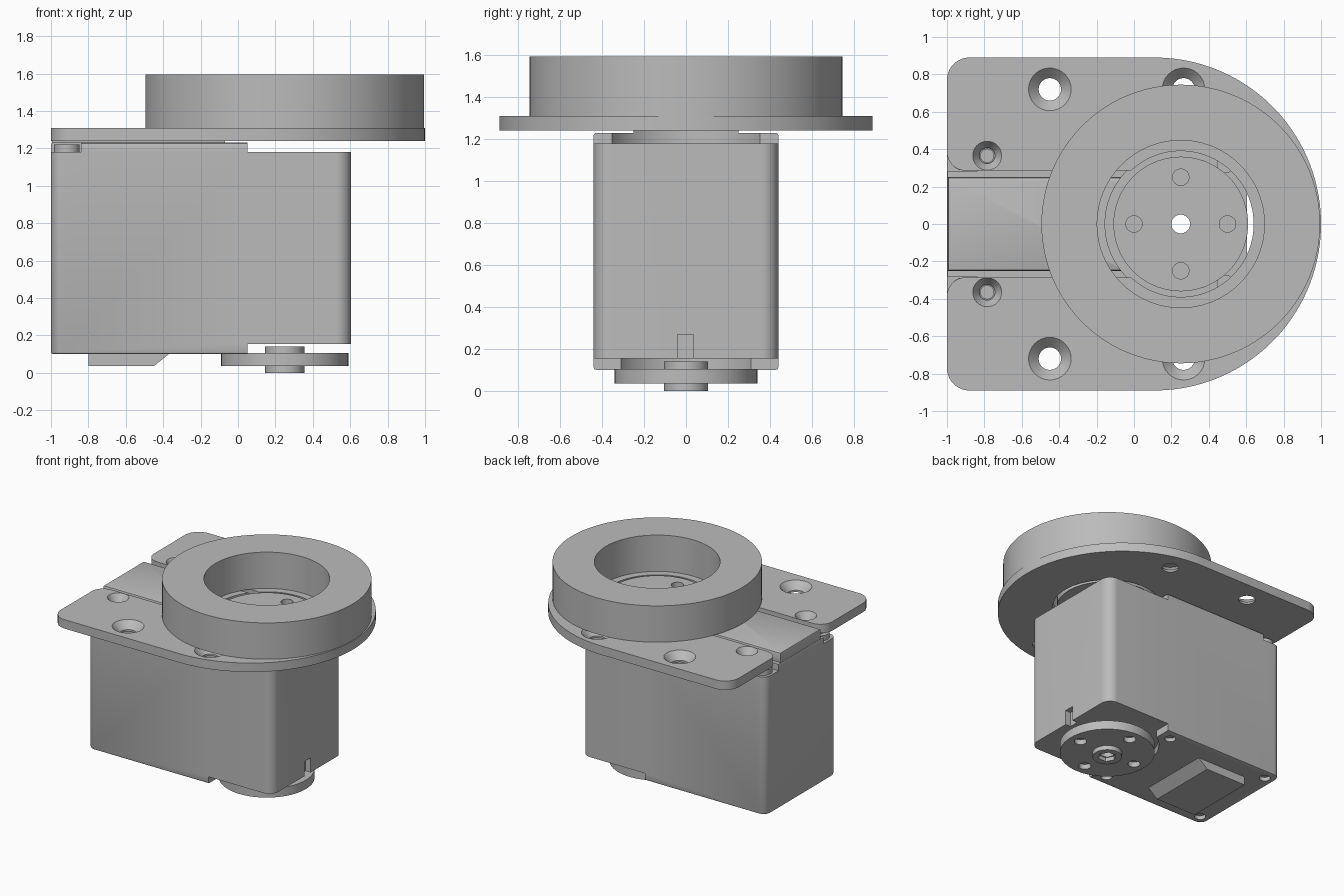
import bpy, bmesh
from math import sin, cos, radians, asin, degrees

if "Cube" in bpy.data.objects:
    bpy.data.objects.remove(bpy.data.objects["Cube"])

grey = bpy.data.materials.new("plain grey")
grey.use_nodes = True
colour = (0.5, 0.5, 0.5, 1)
grey.diffuse_color = colour
grey.node_tree.nodes["Principled BSDF"].inputs["Base Color"].default_value = colour

AXIS = 0.25  # x of the turning axis


def arc(cx, cy, r, a0, a1, n=10):
    angles = [radians(a0 + (a1 - a0) * i / n) for i in range(n + 1)]
    return [(cx + r * cos(a), cy + r * sin(a)) for a in angles]


def new_object(name, bm):
    bmesh.ops.recalc_face_normals(bm, faces=bm.faces)
    mesh = bpy.data.meshes.new(name)
    bm.to_mesh(mesh)
    bm.free()
    mesh.materials.append(grey)
    ob = bpy.data.objects.new(name, mesh)
    bpy.context.collection.objects.link(ob)
    return ob


def prism(name, points, low, high, along="z", bevel=0):
    """Extrude an outline along z, or an x-z outline along y."""
    bm = bmesh.new()
    place = (lambda u, v: (u, v, low)) if along == "z" else (lambda u, v: (u, low, v))
    face = bm.faces.new([bm.verts.new(place(u, v)) for u, v in points])
    out = bmesh.ops.extrude_face_region(bm, geom=[face])
    moved = [g for g in out["geom"] if isinstance(g, bmesh.types.BMVert)]
    step = (0, 0, high - low) if along == "z" else (0, high - low, 0)
    bmesh.ops.translate(bm, verts=moved, vec=step)
    if bevel:
        rims = [e for e in bm.edges if abs(e.verts[0].co.z - e.verts[1].co.z) < 1e-5]
        bmesh.ops.bevel(bm, geom=rims, offset=bevel, segments=2, profile=0.5, affect="EDGES")
    return new_object(name, bm)


def box(name, x, y, z, bevel=0):
    pts = [(x[0], y[0]), (x[1], y[0]), (x[1], y[1]), (x[0], y[1])]
    return prism(name, pts, z[0], z[1], bevel=bevel)


def cylinder(name, x, y, z0, z1, r0, r1=None, sides=40, bevel=0):
    r1 = r0 if r1 is None else r1
    bm = bmesh.new()
    loops = [[bm.verts.new((px, py, z)) for px, py in arc(x, y, r, 0, 360, sides)[:-1]]
             for z, r in ((z0, r0), (z1, r1))]
    caps = [bm.faces.new(loop) for loop in loops]
    for i in range(sides):
        j = (i + 1) % sides
        bm.faces.new((loops[0][i], loops[0][j], loops[1][j], loops[1][i]))
    if bevel:
        rims = [e for c in caps for e in c.edges]
        bmesh.ops.bevel(bm, geom=rims, offset=bevel, segments=2, profile=0.5, affect="EDGES")
    return new_object(name, bm)


def cut(ob, cutters):
    """Subtract the cutters, keep the result and drop the cutters."""
    for c in cutters:
        c.hide_render = True
        mod = ob.modifiers.new("cut", "BOOLEAN")
        mod.operation, mod.solver, mod.object = "DIFFERENCE", "EXACT", c
    deps = bpy.context.evaluated_depsgraph_get()
    mesh = bpy.data.meshes.new_from_object(ob.evaluated_get(deps))
    ob.modifiers.clear()
    ob.data = mesh
    for c in cutters:
        bpy.data.objects.remove(c)


def hole(x, y, z0, z1, r0, r1=None, sides=32):
    return cylinder("cutter", x, y, z0, z1, r0, r1, sides)


parts = []

# Servo case: rounded block with lowered output end, horn recesses and screw pockets
outline = (arc(0.525, 0.36, 0.08, 0, 90) + arc(-0.94, 0.38, 0.06, 90, 180)
           + arc(-0.94, -0.38, 0.06, 180, 270) + arc(0.525, -0.36, 0.08, 270, 360))
case = prism("servo_case", outline, 0.1, 1.23, bevel=0.012)
cutters = [
    box("cutter", (0.05, 1), (-1, 1), (1.18, 2)),
    box("cutter", (0.05, 1), (-1, 1), (-1, 0.155)),
    hole(AXIS, 0, 1.18, 2, 0.405, sides=64),
    hole(AXIS, 0, -1, 0.155, 0.37, sides=64),
    hole(AXIS, 0, -1, 2, 0.05),
    box("cutter", (0.56, 1), (-0.04, 0.035), (0, 0.27)),
]
for s in (-1, 1):
    y0, y1 = sorted((s * 0.28, s * 0.6))
    cutters += [
        box("cutter", (-1.1, -0.84), (y0, y1), (1.18, 2)),
        hole(-0.785, s * 0.365, 1.1, 2, 0.035),
        hole(0.49, s * 0.32, 1.14, 2, 0.045),
        hole(-0.04, s * 0.355, 1.18, 2, 0.045),
        hole(-0.92, s * 0.36, 0, 0.13, 0.04),
        hole(-0.04, s * 0.355, 0, 0.13, 0.04),
    ]
cut(case, cutters)
parts.append(case)

# Raised spine on top of the case, lying in the slot of the plate
spine = box("case_spine", (-0.995, 0.2), (-0.25, 0.25), (1.2, 1.305), bevel=0.012)
cut(spine, [hole(AXIS, 0, 1, 2, 0.405, sides=64)])
parts.append(spine)

# Wedge-ended cable cover beneath the case
parts.append(prism("cable_cover", [(-0.8, 0.12), (-0.8, 0.035), (-0.45, 0.035),
                                   (-0.37, 0.1), (-0.37, 0.12)], -0.28, 0.28, along="y"))

# Corner screws in the top pockets
for side, s in (("left", 1), ("right", -1)):
    screw = cylinder("corner_screw_" + side, -0.915, s * 0.355, 1.17, 1.22, 0.068, bevel=0.012)
    cut(screw, [hole(-0.915, s * 0.355, 1.195, 2, 0.035, sides=6)])
    parts.append(screw)


# Horn discs at both ends of the axis, with four screw holes and a centre bore
def horn(name, z0, z1, radius, outside):
    disc = cylinder(name, AXIS, 0, z0, z1, radius, sides=72, bevel=0.01)
    face, depth = (z1, -0.04) if outside > 0 else (z0, 0.04)
    lo, hi = sorted((face + depth, face - depth))
    pins = [hole(AXIS + 0.25 * dx, 0.25 * dy, lo, hi, 0.044)
            for dx, dy in ((1, 0), (-1, 0), (0, 1), (0, -1))]
    cut(disc, pins + [hole(AXIS, 0, -1, 2, 0.05)])
    parts.append(disc)


horn("top_horn", 1.243, 1.318, 0.36, 1)
horn("bottom_horn", 0.035, 0.105, 0.34, -1)
hub = cylinder("bottom_hub", AXIS, 0, 0, 0.14, 0.105, bevel=0.008)
cut(hub, [hole(AXIS, 0, -1, 1, 0.05), hole(AXIS, 0, -1, 0.03, 0.065, sides=6)])
parts.append(hub)

# Mounting plate: D-shaped, slotted through to the central opening
slot, bore = 0.285, 0.39
half = (arc(AXIS, 0, bore, 0, 180 - degrees(asin(slot / bore)), 32)
        + arc(-0.9, slot + 0.1, 0.1, 270, 180)
        + arc(-0.88, 0.77, 0.12, 180, 90)
        + arc(0.11, 0, 0.89, 90, 0, 40))
plate = prism("mounting_plate", half + [(x, -y) for x, y in half[-2:0:-1]], 1.24, 1.31)
cutters = []
for s in (-1, 1):
    for x, y, big, small in ((-0.45, 0.72, 0.115, 0.06), (0.265, 0.72, 0.115, 0.06),
                             (-0.785, 0.365, 0.078, 0.042)):
        cutters += [hole(x, s * y, 1, 2, small),
                    hole(x, s * y, 1.255, 1.311, small, big)]
cut(plate, cutters)
parts.append(plate)

# Thick ring standing on the plate
ring = cylinder("thick_ring", AXIS, 0, 1.31, 1.595, 0.745, sides=96)
cut(ring, [hole(AXIS, 0, 1, 2, 0.447, sides=96)])
parts.append(ring)

# Smooth round walls, keep crisp rims
bpy.ops.object.select_all(action="DESELECT")
for ob in parts:
    ob.select_set(True)
bpy.context.view_layer.objects.active = parts[0]
bpy.ops.object.shade_smooth_by_angle(angle=radians(30))
